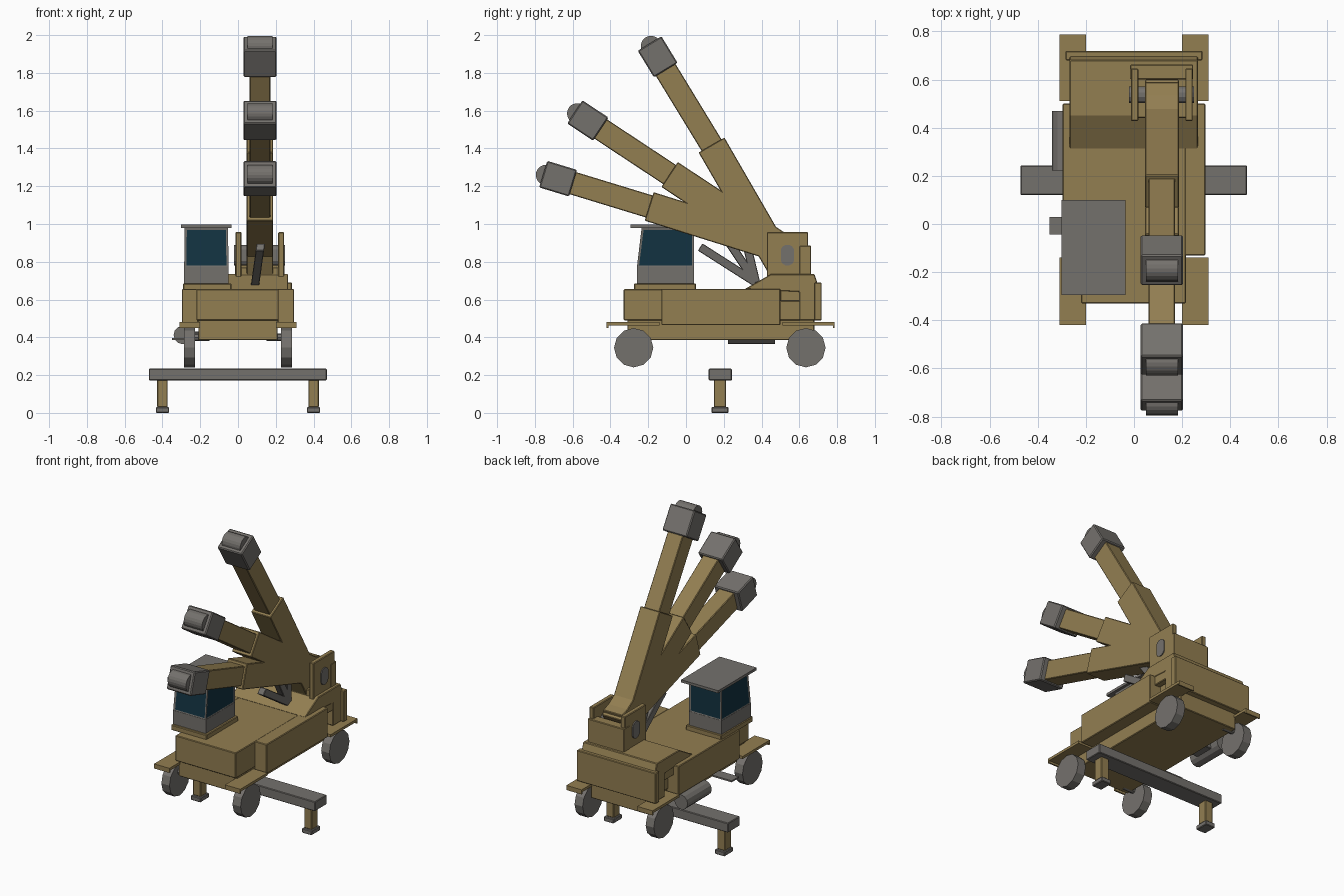
import bpy, bmesh, math
from mathutils import Vector, Matrix

if "Cube" in bpy.data.objects:
    bpy.data.objects.remove(bpy.data.objects["Cube"])


def material(name, rgb):
    m = bpy.data.materials.new(name)
    m.diffuse_color = (*rgb, 1)
    m.use_nodes = True
    m.node_tree.nodes["Principled BSDF"].inputs["Base Color"].default_value = m.diffuse_color
    return m


TAN = material("olive_tan", (0.29, 0.21, 0.083))
GREY = material("warm_grey", (0.175, 0.165, 0.152))
GLASS = material("dark_glass", (0.006, 0.032, 0.052))


def finish(name, bm, mat, bevel=0.0):
    bmesh.ops.recalc_face_normals(bm, faces=bm.faces)
    me = bpy.data.meshes.new(name)
    bm.to_mesh(me)
    bm.free()
    me.materials.append(mat)
    ob = bpy.data.objects.new(name, me)
    bpy.context.collection.objects.link(ob)
    if bevel:
        b = ob.modifiers.new("edge_bevel", 'BEVEL')
        b.width, b.segments = bevel, 1
    return ob


def box(name, x, y, z, mat=TAN, bevel=0.004):
    bm = bmesh.new()
    size = (x[1] - x[0], y[1] - y[0], z[1] - z[0])
    mid = [(a + b) / 2 for a, b in (x, y, z)]
    bmesh.ops.create_cube(bm, size=1, matrix=Matrix.Translation(mid) @ Matrix.Diagonal((*size, 1)))
    return finish(name, bm, mat, bevel)


def side_profile(name, pts, x, mat=TAN, bevel=0.004):
    """Extrude a (y, z) outline between two x values."""
    bm = bmesh.new()
    face = bm.faces.new([bm.verts.new((x[0], a, b)) for a, b in pts])
    new = bmesh.ops.extrude_face_region(bm, geom=[face])["geom"]
    bmesh.ops.translate(bm, vec=(x[1] - x[0], 0, 0),
                        verts=[g for g in new if isinstance(g, bmesh.types.BMVert)])
    return finish(name, bm, mat, bevel)


def cylinder(name, p, q, r, sides, mat=GREY, bevel=0.0):
    p, q = Vector(p), Vector(q)
    rot = (q - p).to_track_quat('Z', 'Y').to_matrix().to_4x4()
    bm = bmesh.new()
    bmesh.ops.create_cone(bm, cap_ends=True, segments=sides, radius1=r, radius2=r,
                          depth=(q - p).length, matrix=Matrix.Translation((p + q) / 2) @ rot)
    return finish(name, bm, mat, bevel)


def beam(name, p, q, width, x, mat=TAN, bevel=0.004):
    """Straight bar in the side plane, from (y, z) p to q."""
    p, q = Vector(p), Vector(q)
    d = (q - p).normalized()
    n = Vector((-d.y, d.x)) * width / 2
    return side_profile(name, [p + n, q + n, q - n, p - n], x, mat, bevel)


# Chassis and hull
box("chassis", (-0.21, 0.21), (-0.31, 0.68), (0.385, 0.50))
box("hull", (-0.22, 0.215), (-0.33, 0.65), (0.49, 0.655))
for s, side in ((-1, "left"), (1, "right")):
    x0, x1 = sorted((s * 0.21, s * 0.297))
    box(side + "_side_locker", (x0, x1), (-0.13, 0.50), (0.465, 0.656))
    box(side + "_rear_step", *[tuple(sorted((s * 0.22, s * 0.262))), (0.50, 0.645), (0.59, 0.655)])

# Raised rear deck with sloped front, and the rear bumper
side_profile("rear_deck", [(0.31, 0.655), (0.45, 0.735), (0.68, 0.735), (0.695, 0.69),
                           (0.695, 0.49), (0.60, 0.49), (0.60, 0.64)], (-0.268, 0.265))
box("rear_bumper", (-0.285, 0.285), (0.68, 0.718), (0.49, 0.69))

# Fenders with small turned-down lips, wheels
for s, side in ((-1, "left"), (1, "right")):
    xs = tuple(sorted((s * 0.20, s * 0.31)))
    for end, y0, y1, lip, wy in (("front", -0.42, -0.14, -0.42, -0.277),
                                 ("rear", 0.51, 0.787, 0.777, 0.635)):
        box(f"{side}_{end}_fender", xs, (y0, y1), (0.463, 0.48), bevel=0)
        box(f"{side}_{end}_fender_lip", xs, (lip, lip + 0.01), (0.45, 0.465), bevel=0)
        cylinder(f"{side}_{end}_wheel", (s * 0.227, wy, 0.345), (s * 0.285, wy, 0.345), 0.104, 12)
        cylinder(f"{side}_{end}_axle", (s * 0.15, wy, 0.40), (s * 0.23, wy, 0.40), 0.02, 8)

# Outrigger beam, legs and feet
box("outrigger_beam", (-0.472, 0.47), (0.12, 0.243), (0.172, 0.234), GREY)
for s, side in ((-1, "left"), (1, "right")):
    box(side + "_outrigger_leg", (s * 0.40 - 0.028, s * 0.40 + 0.028), (0.147, 0.212), (0.03, 0.175))
    box(side + "_outrigger_foot", (s * 0.40 - 0.035, s * 0.40 + 0.035), (0.135, 0.225), (0, 0.03), GREY)

# Fuel tank and boarding step on the left
cylinder("fuel_tank", (-0.293, 0.222, 0.412), (-0.293, 0.47, 0.412), 0.048, 12)
box("tank_bracket", (-0.29, -0.20), (0.28, 0.41), (0.39, 0.43), GREY)
box("boarding_step", (-0.35, -0.20), (-0.043, 0.03), (0.387, 0.397), GREY, 0)

# Cab: base, lower shell, glazed upper shell, roof
box("cab_base", (-0.29, -0.035), (-0.275, 0.052), (0.65, 0.685))
box("cab_lower", (-0.285, -0.05), (-0.26, 0.042), (0.685, 0.775), GREY, 0)
bm = bmesh.new()
rings = [[bm.verts.new((x, y, z)) for x, y in ((a, c), (b, c), (b, d), (a, d))]
         for z, a, b, c, d in ((0.77, -0.285, -0.05, -0.26, 0.042), (0.98, -0.282, -0.053, -0.235, 0.042))]
panes = [bm.faces.new((rings[0][i], rings[0][(i + 1) % 4], rings[1][(i + 1) % 4], rings[1][i]))
         for i in range(4)]
bm.faces.new(rings[0])
bm.faces.new(rings[1])
bmesh.ops.recalc_face_normals(bm, faces=bm.faces)
bmesh.ops.inset_individual(bm, faces=panes, thickness=0.016, depth=-0.003)
for f in panes:
    f.material_index = 1
cab = finish("cab_upper", bm, GREY)
cab.data.materials.append(GLASS)
box("cab_roof", (-0.302, -0.035), (-0.295, 0.10), (0.98, 0.997), GREY, 0)

# Boom mount: two cheeks, rear wall, floor, pivot pin
for side, xs in (("left", (-0.013, 0.018)), ("right", (0.213, 0.244))):
    box(side + "_mount_cheek", xs, (0.428, 0.646), (0.66, 0.957))
box("mount_rear_wall", (-0.016, 0.246), (0.60, 0.662), (0.70, 0.885))
box("mount_floor", (0.0, 0.235), (0.44, 0.64), (0.70, 0.77))
pin = [(0.537 + 0.036 * math.cos(a), 0.835 + 0.022 * (1 if math.sin(a) > 0 else -1) + 0.034 * math.sin(a))
       for a in [math.pi * (i + 0.5) / 6 for i in range(12)]]
side_profile("pivot_pin", pin, (-0.02, 0.25), GREY, 0)

# Three boom positions: base, end of outer section, centre of head
XC = 0.116
booms = (("high", (0.475, 0.83), (0.135, 1.418), (-0.15, 1.885)),
         ("middle", (0.50, 0.875), (-0.087, 1.262), (-0.52, 1.548)),
         ("low", (0.50, 0.875), (-0.195, 1.093), (-0.677, 1.24)))
for name, base, elbow, head in booms:
    base, elbow, head = Vector(base), Vector(elbow), Vector(head)
    d = (head - elbow).normalized()
    out = (elbow - base).normalized()
    beam(name + "_boom_outer", base - out * 0.07, elbow, 0.158, (XC - 0.07, XC + 0.07))
    beam(name + "_boom_inner", elbow - d * 0.15, head, 0.122, (XC - 0.055, XC + 0.055))
    beam(name + "_boom_head", head - d * 0.0825, head + d * 0.0825, 0.147,
         (XC - 0.088, XC + 0.088), GREY, 0.006)
    c = head + d * 0.067
    cylinder(name + "_head_roller", (XC - 0.066, *c), (XC + 0.066, *c), 0.054, 20)

# Lift rams fanning out from the deck
for i, (y, z) in enumerate(((0.075, 0.878), (0.21, 0.93), (0.31, 0.94))):
    ram = beam(f"lift_ram_{i + 1}", (0.37, 0.69), (y, z), 0.045, (-0.022, 0.022), GREY, 0.003)
    for v in ram.data.vertices:  # slight sideways lean with height
        v.co.x += 0.092 + 0.14 * (v.co.z - 0.69)
